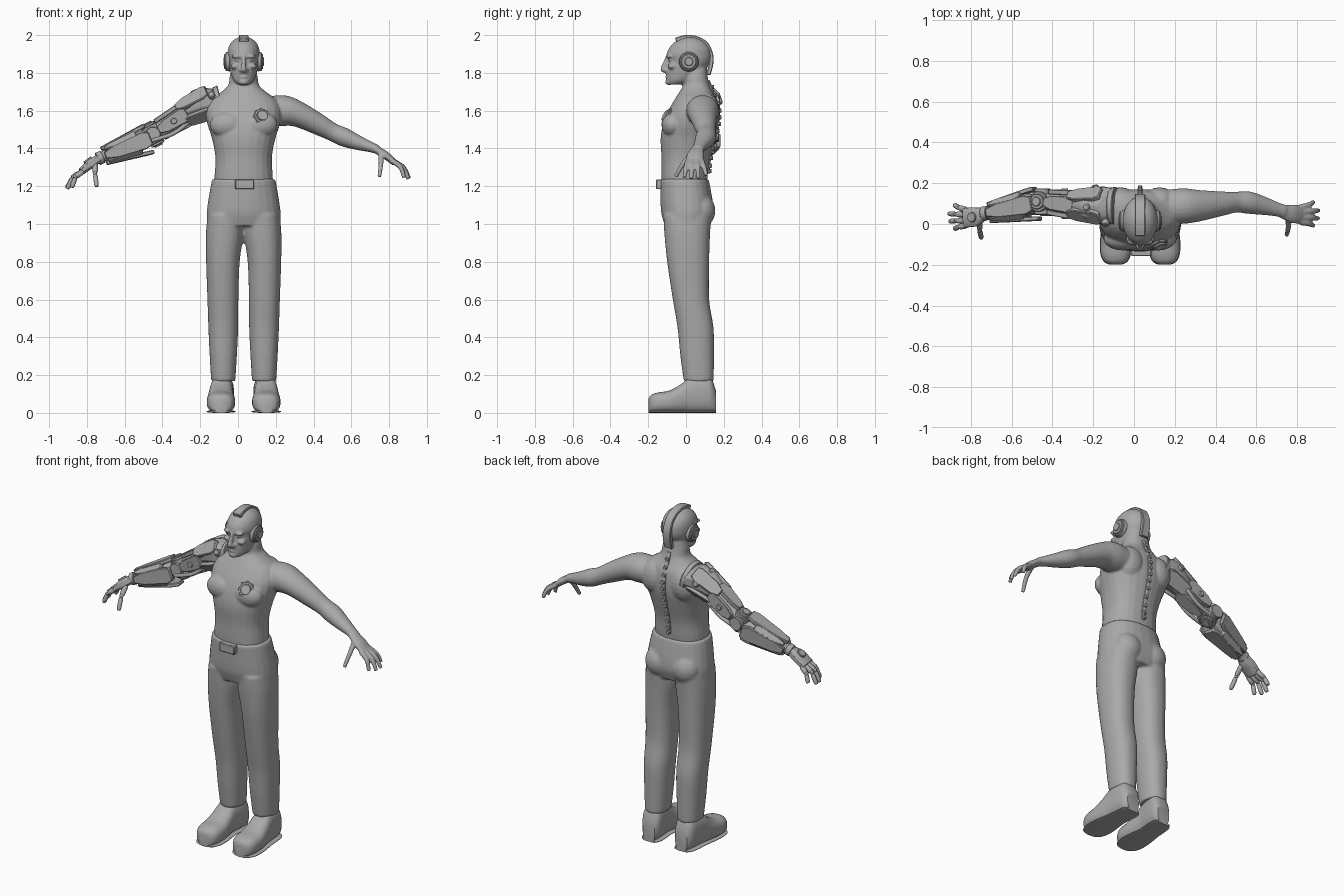
import bpy, bmesh, math
from mathutils import Vector, Matrix

cube = bpy.data.objects.get("Cube")
if cube:
    bpy.data.objects.remove(cube)

grey = bpy.data.materials.new("neutral_grey")
grey.use_nodes = True
grey.diffuse_color = (0.4, 0.4, 0.4, 1)
grey.node_tree.nodes["Principled BSDF"].inputs["Base Color"].default_value = (0.4, 0.4, 0.4, 1)

MID = 0.03          # body centre line
X, Y, Z = Vector((1, 0, 0)), Vector((0, 1, 0)), Vector((0, 0, 1))


def spline(rows, k):
    """Catmull-Rom through rows of equal length."""
    out = []
    for i in range(len(rows) - 1):
        q = [rows[max(i - 1, 0)], rows[i], rows[i + 1], rows[min(i + 2, len(rows) - 1)]]
        for j in range(k):
            t = j / k
            out.append([0.5 * (2 * b + (c - a) * t + (2 * a - 5 * b + 4 * c - d) * t * t
                               + (3 * b - a - 3 * c + d) * t ** 3) for a, b, c, d in zip(*q)])
    return out + [list(rows[-1])]


def tube(bm, rows, axis=None, side=X, n=24, p=2, k=4):
    """Loft of superellipses; a row is centre x, y, z and two radii."""
    rows = spline(rows, k)
    pts = [Vector(r[:3]) for r in rows]
    rings = []
    for i, r in enumerate(rows):
        d = axis or (pts[min(i + 1, len(pts) - 1)] - pts[max(i - 1, 0)]).normalized()
        u = (side - d * side.dot(d)).normalized()
        v = d.cross(u)
        grow = math.sqrt(2) if n == 4 else 1
        ring = []
        for j in range(n):
            t = math.tau * (j + 0.5) / n
            c, s = (math.copysign(abs(f) ** (2 / p), f) for f in (math.cos(t), math.sin(t)))
            ring.append(bm.verts.new(pts[i] + grow * (u * c * r[3] + v * s * r[4])))
        rings.append(ring)
    for a, b in zip(rings, rings[1:]):
        for j in range(n):
            bm.faces.new((a[j], a[(j + 1) % n], b[(j + 1) % n], b[j]))
    bm.faces.new(rings[0][::-1])
    bm.faces.new(rings[-1])


def upright(bm, rows, x=0, p=2.3):
    """Vertical loft; a row is height, x shift, half width, front y, back y."""
    tube(bm, [(x + s, (f + b) / 2, z, w, (b - f) / 2) for z, s, w, f, b in rows], axis=Z, p=p)


def ball(bm, c, r, seg=20):
    bmesh.ops.create_uvsphere(bm, u_segments=seg, v_segments=seg // 2, radius=1,
                              matrix=Matrix.Translation(c) @ Matrix.Diagonal((*r, 1)))


def disc(bm, c, normal, r, depth, n=24, taper=1):
    m = Matrix.Translation(c) @ Z.rotation_difference(Vector(normal)).to_matrix().to_4x4()
    bmesh.ops.create_cone(bm, cap_ends=True, segments=n, radius1=r, radius2=r * taper, depth=depth, matrix=m)


def finish(name, bm, voxel=0, bevel=0):
    bmesh.ops.recalc_face_normals(bm, faces=bm.faces)
    me = bpy.data.meshes.new(name)
    bm.to_mesh(me)
    bm.free()
    me.materials.append(grey)
    ob = bpy.data.objects.new(name, me)
    bpy.context.collection.objects.link(ob)
    bpy.ops.object.select_all(action='DESELECT')
    ob.select_set(True)
    bpy.context.view_layer.objects.active = ob
    bpy.ops.object.shade_smooth_by_angle(angle=math.radians(32))
    if voxel:
        m = ob.modifiers.new("blend", 'REMESH')
        m.mode, m.voxel_size, m.use_smooth_shade = 'VOXEL', voxel, True
        m = ob.modifiers.new("soften", 'SMOOTH')
        m.factor, m.iterations = 0.5, 5
    if bevel:
        m = ob.modifiers.new("edges", 'BEVEL')
        m.width, m.segments, m.limit_method = bevel, 1, 'ANGLE'


def digits(s, shift):
    """Four fingers and a thumb as knuckle, middle and tip points."""
    paths = [((.815, y, 1.335), ((.815 + tx) / 2 + .012, (y + ty) / 2, 1.302), (tx, ty, tz))
             for y, tx, ty, tz in ((.082, .88, .108, 1.255), (.06, .908, .066, 1.24),
                                   (.033, .903, .028, 1.238), (.009, .88, -.008, 1.245))]
    paths.append(((.755, .035, 1.375), (.757, -.015, 1.32), (.748, -.055, 1.25)))
    return [[Vector((s * a, b, c)) + Vector(shift) for a, b, c in path] for path in paths]


# Body: torso, neck, head and natural arm blended together
bm = bmesh.new()
upright(bm, [(1.18, 0, .155, -.125, .105), (1.25, 0, .155, -.13, .115), (1.35, 0, .15, -.13, .125),
             (1.45, 0, .168, -.135, .15), (1.53, 0, .193, -.122, .168), (1.6, 0, .2, -.095, .17),
             (1.66, 0, .172, -.06, .16), (1.7, 0, .118, -.035, .14), (1.735, 0, .082, -.015, .125),
             (1.78, 0, .074, -.012, .115), (1.83, 0, .06, 0, .11)], MID)
upright(bm, [(1.738, 0, .032, -.095, -.02), (1.76, 0, .055, -.103, .04), (1.8, 0, .069, -.102, .085),
             (1.84, 0, .079, -.097, .12), (1.87, 0, .084, -.093, .133), (1.895, 0, .086, -.102, .135),
             (1.925, 0, .083, -.094, .13), (1.955, 0, .071, -.07, .11), (1.978, 0, .048, -.035, .08),
             (1.99, 0, .02, -.005, .045)], MID, p=2)
for s in (-1, 1):
    for c, r in (((.085, -.072, 1.525), (.095, .058, .07)),    # chest
                 ((.095, .11, 1.59), (.085, .07, .1)),         # shoulder blade
                 ((.034, -.088, 1.887), (.032, .016, .01)),    # brow
                 ((.033, -.081, 1.866), (.016, .013, .008)),   # eye
                 ((.045, -.074, 1.835), (.025, .023, .016)),   # cheek
                 ((.013, -.104, 1.815), (.012, .014, .01))):   # nostril
        ball(bm, (MID + s * c[0], c[1], c[2]), r)
for c, r in (((-.096), (1.798, .026, .013, .007)), ((-.096), (1.779, .023, .014, .008)),
             ((-.09), (1.752, .027, .02, .017))):              # lips and chin
    ball(bm, (MID, c, r[0]), r[1:])
tube(bm, [(MID, -.095, 1.89, .01, .012), (MID, -.107, 1.855, .01, .014),
          (MID, -.121, 1.82, .014, .015), (MID, -.11, 1.808, .01, .01)])
tube(bm, [(.14, .085, 1.595, .08, .075), (.24, .088, 1.6, .087, .082), (.32, .09, 1.58, .077, .068),
          (.43, .1, 1.525, .06, .056), (.5, .107, 1.487, .051, .048), (.56, .105, 1.46, .055, .05),
          (.63, .09, 1.432, .046, .04), (.7, .072, 1.408, .035, .028), (.74, .06, 1.393, .033, .023)], side=Y)
tube(bm, [(.72, .063, 1.4, .032, .021), (.78, .05, 1.365, .046, .021), (.83, .045, 1.322, .047, .016)], side=Y)
for path in digits(1, (0, 0, 0)):
    tube(bm, [(*q, r, r) for q, r in zip(path, (.015, .0135, .011))], n=12)
finish("body", bm, voxel=.006)

# Trousers
bm = bmesh.new()
upright(bm, [(1.238, 0, .168, -.138, .12), (1.18, 0, .179, -.137, .132), (1.1, 0, .192, -.135, .145),
             (1.05, 0, .197, -.13, .145), (.99, 0, .195, -.112, .125)], MID)
for s in (-1, 1):
    ball(bm, (MID + s * .085, .078, 1.07), (.088, .078, .09))
    upright(bm, [(1.05, s * .095, .095, -.12, .135), (.95, s * .1, .1, -.115, .128),
                 (.8, s * .11, .089, -.1, .123), (.6, s * .11, .082, -.07, .123),
                 (.45, s * .108, .079, -.045, .146), (.3, s * .108, .072, -.03, .148),
                 (.168, s * .108, .064, -.012, .147)], MID)
finish("trousers", bm, voxel=.008)

# Boots with thin soles
for s, label in ((-1, "right"), (1, "left")):
    bm, x = bmesh.new(), MID + s * .12
    for flat in (False, True):
        rows = [(-.198, .03, .075), (-.185, .055, .095), (-.15, .072, .108), (-.09, .075, .118),
                (-.03, .068, .15), (.02, .062, .19), (.08, .062, .2), (.13, .058, .19), (.158, .04, .12)]
        tube(bm, [(x - s * .012 * max(0, y) / .16, y, h / 2, w, h / 2) for y, w, h in
                  ((y, w + .003 * flat, .014 if flat else h) for y, w, h in rows)], axis=Y, p=2.6)
    finish(label + "_boot", bm)

# Belt buckle
bm = bmesh.new()
tube(bm, [(MID + .005, -.158, 1.21, .05, .026), (MID + .005, -.125, 1.21, .05, .026)], n=4, k=1)
finish("belt_buckle", bm, bevel=.004)

# Chest device
bm = bmesh.new()
c, nrm = Vector((.125, -.095, 1.565)), Vector((.25, -.85, .45)).normalized()
disc(bm, c, nrm, .047, .03, taper=.9)
disc(bm, c + nrm * .016, nrm, .034, .016, taper=.85)
for i in range(8):
    t = math.tau * i / 8
    u = nrm.orthogonal().normalized()
    ball(bm, c + (u * math.cos(t) + nrm.cross(u) * math.sin(t)) * .043 + nrm * .008, (.007,) * 3, 8)
finish("chest_device", bm, bevel=.002)

# Earpieces
for s, label in ((-1, "right"), (1, "left")):
    bm = bmesh.new()
    for off, r, d in ((.084, .053, .024), (.094, .043, .018), (.1, .025, .014)):
        disc(bm, (MID + s * off, .015, 1.86), (s, 0, 0), r, d, taper=.92)
    finish(label + "_earpiece", bm, bevel=.003)

# Crest over the skull, running to the nape
bm = bmesh.new()
tube(bm, [(MID, y, z, .026, .012) for y, z in ((-.055, 1.973), (-.015, 1.986), (.03, 1.988), (.075, 1.975),
          (.11, 1.948), (.131, 1.9), (.133, 1.85), (.118, 1.79))], n=4)
finish("crest", bm, bevel=.004)

# Spine strip with knobs
bm = bmesh.new()
spine = spline([(.118, 1.76), (.148, 1.68), (.172, 1.6), (.168, 1.53), (.15, 1.45), (.126, 1.35), (.119, 1.28)], 2)
tube(bm, [(MID, y, z, .013, .008) for y, z in spine], n=8, k=2)
for y, z in spine[1::1]:
    disc(bm, (MID, y + .006, z), Y, .014, .02, n=10, taper=.7)
finish("spine_implant", bm)


# Mechanical arm
def armour(bm, a, b, ra, rb, wa, wb, thick, turn=0, count=4):
    """Tapered plates set around the line from a to b."""
    a, b = Vector(a), Vector(b)
    d = (b - a).normalized()
    u = (Y - d * Y.dot(d)).normalized()
    v = d.cross(u)
    for i in range(count):
        t = math.tau * i / count + turn
        out = u * math.cos(t) + v * math.sin(t)
        rows = []
        for f, w in ((0, .7), (.15, 1), (.75, 1), (1, .6)):
            q = a.lerp(b, f) + out * (ra + (rb - ra) * f)
            rows.append((*q, (wa + (wb - wa) * f) * w, thick))
        tube(bm, rows, side=d.cross(out), n=4, k=1)


shoulder, elbow, wrist = (-.2, .09, 1.625), (-.45, .11, 1.475), (-.73, .052, 1.35)
bm = bmesh.new()
disc(bm, (-.1, .085, 1.635), (-1, 0, -.25), .098, .03, taper=.95)
tube(bm, [(-.1, .09, 1.645, .09, .078), (-.15, .09, 1.65, .096, .08), (-.22, .09, 1.632, .086, .074),
          (-.3, .092, 1.59, .056, .05)], axis=Vector((-.9, 0, -.42)).normalized(), side=Y, n=10, k=1)
armour(bm, (-.14, .09, 1.65), (-.31, .095, 1.575), .085, .06, .045, .035, .012, math.pi / 4)
for c, nrm in (((-.14, .005, 1.68), (-.1, -.8, .5)), ((-.23, .083, 1.695), (-.4, 0, .9)),
               ((-.19, .175, 1.65), (-.2, 1, .2))):
    disc(bm, c, nrm, .022, .03, n=12, taper=.8)
finish("shoulder_armour", bm, bevel=.004)

bm = bmesh.new()
tube(bm, [(*shoulder, .055, .055), (-.33, .1, 1.548, .05, .05), (*elbow, .042, .042)], side=Y, n=10, k=1)
armour(bm, (-.265, .092, 1.59), (-.415, .108, 1.5), .06, .05, .042, .032, .012)
for y in (.05, .15):
    tube(bm, [(-.25, y, 1.55, .012, .012), (-.34, y, 1.48, .012, .012), (-.46, y, 1.44, .012, .012)], n=8)
for y in (.035, .165):
    disc(bm, (-.34, y, 1.545), (0, y - .1, 0), .017, .02, n=10)
finish("mechanical_upper_arm", bm, bevel=.003)

bm = bmesh.new()
up = Vector((-.45, 0, .89)).normalized()
for r, h in ((.05, .1), (.038, .125), (.024, .14)):
    disc(bm, Vector(elbow), up, r, h)
disc(bm, elbow, Y, .04, .13, n=16)
finish("mechanical_elbow", bm, bevel=.003)

bm = bmesh.new()
tube(bm, [(*elbow, .042, .042), (-.54, .092, 1.43, .058, .052), (-.65, .067, 1.383, .045, .04),
          (*wrist, .028, .026)], side=Y, n=10, k=1)
armour(bm, (-.475, .1, 1.45), (-.71, .055, 1.36), .074, .04, .05, .03, .011)
armour(bm, (-.53, .092, 1.43), (-.7, .058, 1.363), .066, .042, .024, .016, .014, math.pi / 4)
finish("mechanical_forearm", bm, bevel=.004)

bm = bmesh.new()
shift = (0, -.015, -.052)
disc(bm, wrist, (-.9, -.1, -.4), .035, .03, n=16)
tube(bm, [(-.735, .05, 1.348, .032, .024), (-.78, .035, 1.318, .05, .026), (-.83, .03, 1.278, .05, .02)],
     side=Y, n=8, p=3, k=1)
disc(bm, (-.792, .033, 1.334), (-.6, 0, .8), .028, .024, n=16, taper=.85)
for path in digits(-1, shift):
    for a, b, r in ((path[0], path[1], .015), (path[1], path[2], .013)):
        tube(bm, [(*a.lerp(b, f), r * g, r * g) for f, g in ((.12, .85), (.25, 1), (.8, 1), (1, .7))],
             n=8, k=1)
    for q in path[:2]:
        ball(bm, q, (.0125,) * 3, 10)
finish("mechanical_hand", bm, bevel=.002)
